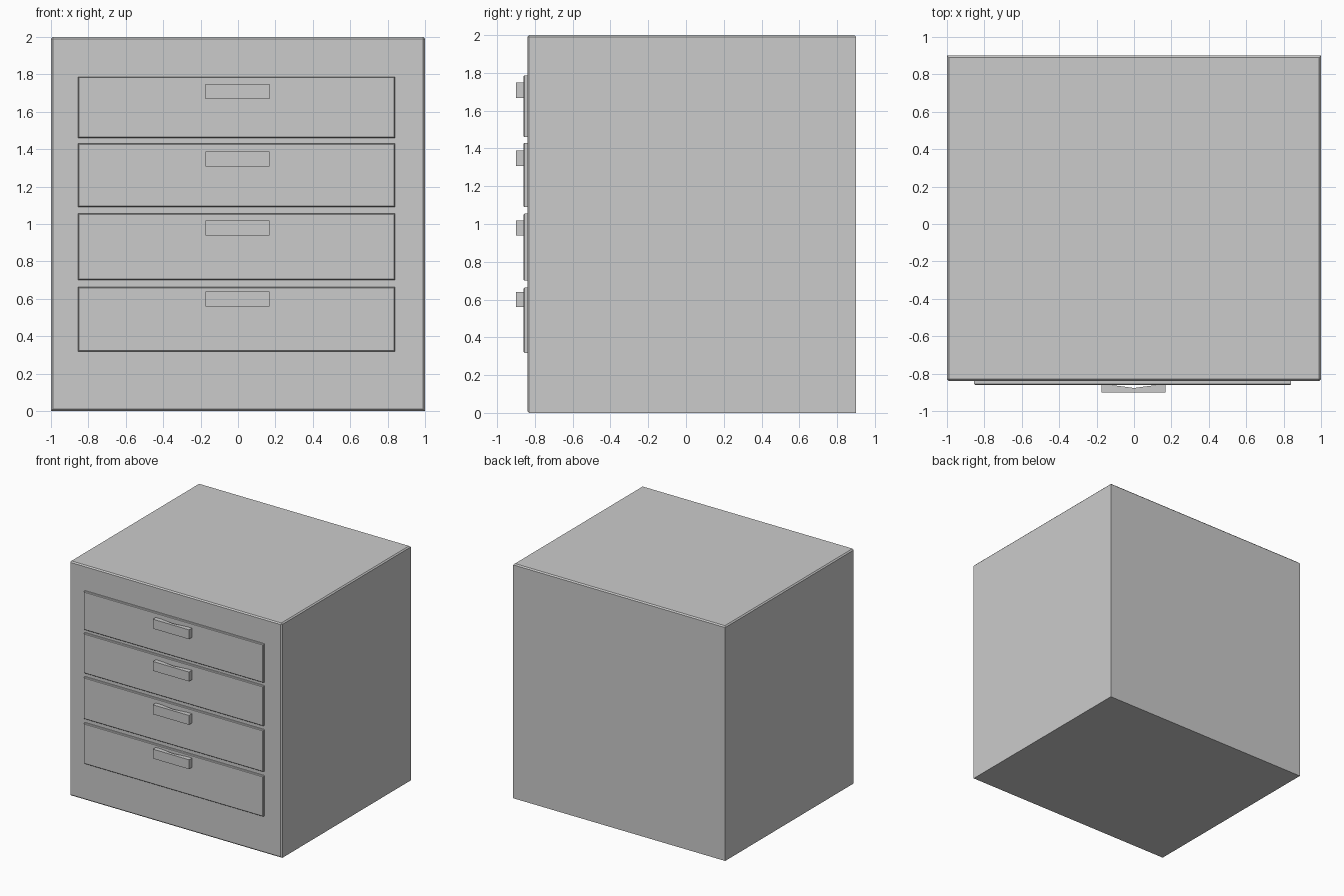
import bpy, bmesh

if "Cube" in bpy.data.objects:
    bpy.data.objects.remove(bpy.data.objects["Cube"])


def finish(name, bm):
    bmesh.ops.recalc_face_normals(bm, faces=bm.faces)
    mesh = bpy.data.meshes.new(name)
    bm.to_mesh(mesh)
    bm.free()
    obj = bpy.data.objects.new(name, mesh)
    bpy.context.collection.objects.link(obj)
    return obj


def box(name, lo, hi, bevel, pick):
    """Box between two corners; edges chosen by pick(midpoint) are chamfered."""
    bm = bmesh.new()
    bmesh.ops.create_cube(bm, size=1)
    for v in bm.verts:
        v.co = [lo[i] if v.co[i] < 0 else hi[i] for i in range(3)]
    edges = [e for e in bm.edges if pick((e.verts[0].co + e.verts[1].co) / 2)]
    bmesh.ops.bevel(bm, geom=edges, offset=bevel, segments=1, affect='EDGES')
    return finish(name, bm)


def prism(name, outline, z0, z1):
    """Extrude an XY outline between two heights."""
    bm = bmesh.new()
    face = bm.faces.new([bm.verts.new((x, y, z0)) for x, y in outline])
    top = bmesh.ops.extrude_face_region(bm, geom=[face])['geom']
    for v in top:
        if isinstance(v, bmesh.types.BMVert):
            v.co.z = z1
    return finish(name, bm)


# Cabinet body: chamfered around the front and the top
BODY_FRONT, DRAWER_FRONT, HANDLE_FRONT = -0.84, -0.86, -0.90
box("cabinet_body", (-1, BODY_FRONT, 0), (1, 0.90, 2), 0.01,
    lambda m: m.y < BODY_FRONT + 0.001 or m.z > 1.999)

# Handle outline: straight front, shallow finger gap hollowed into the back
grip = [(-0.173, HANDLE_FRONT), (0.168, HANDLE_FRONT), (0.168, DRAWER_FRONT),
        (0.12, -0.861), (0.05, -0.87), (0, -0.877), (-0.05, -0.87),
        (-0.12, -0.861), (-0.173, DRAWER_FRONT)]

# Drawers: bottom, top, handle bottom
drawers = [(1.46, 1.787, 1.668), (1.09, 1.43, 1.308),
           (0.70, 1.055, 0.938), (0.318, 0.663, 0.56)]
for i, (z0, z1, hz) in enumerate(drawers, 1):
    box(f"drawer_front_{i}", (-0.855, DRAWER_FRONT, z0),
        (0.84, BODY_FRONT + 0.01, z1), 0.005,
        lambda m: m.y < DRAWER_FRONT + 0.001)
    prism(f"drawer_handle_{i}", grip, hz, hz + 0.08)
